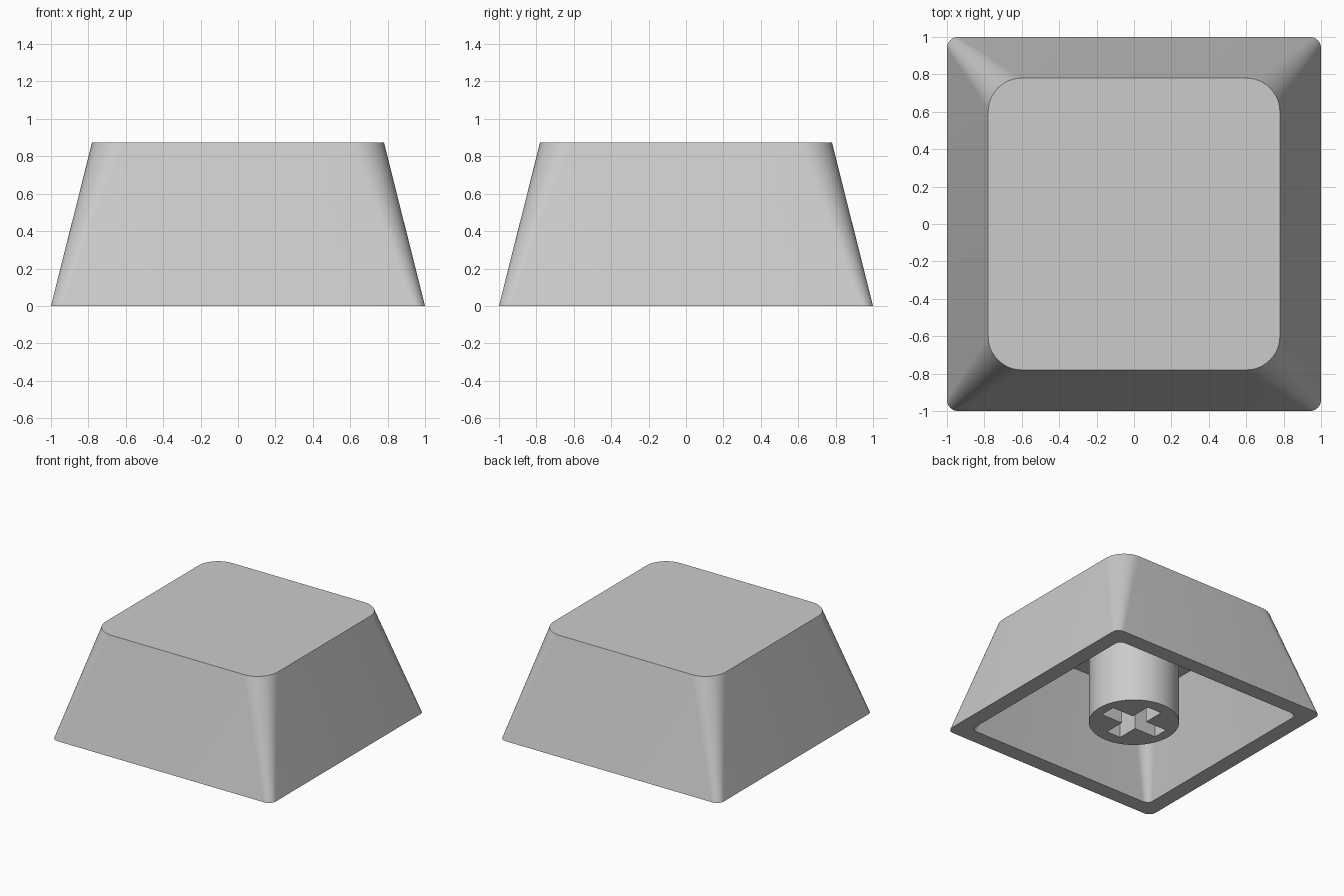
import bpy
import bmesh
from math import cos, sin, pi

cube = bpy.data.objects.get("Cube")
if cube:
    bpy.data.objects.remove(cube, do_unlink=True)

# Single plastic colour
COLOR = (0.6, 0.6, 0.6, 1)
plastic = bpy.data.materials.new("light grey plastic")
plastic.use_nodes = True
plastic.diffuse_color = COLOR
plastic.node_tree.nodes["Principled BSDF"].inputs["Base Color"].default_value = COLOR


def rounded_square(half, radius, steps=12):
    """Outline of a square with rounded corners, counter-clockwise."""
    points = []
    for corner in range(4):
        mid = pi / 4 + corner * pi / 2
        cx = (half - radius) * (1 if cos(mid) > 0 else -1)
        cy = (half - radius) * (1 if sin(mid) > 0 else -1)
        for i in range(steps + 1):
            a = corner * pi / 2 + i / steps * pi / 2
            points.append((cx + radius * cos(a), cy + radius * sin(a)))
    return points


def circle(radius, steps=64):
    return [(radius * cos(2 * pi * i / steps), radius * sin(2 * pi * i / steps))
            for i in range(steps)]


def loft(name, sections):
    """Skin a list of (outline, z) sections and cap both ends."""
    bm = bmesh.new()
    rings = [[bm.verts.new((x, y, z)) for x, y in outline] for outline, z in sections]
    for a, b in zip(rings, rings[1:]):
        for i in range(len(a)):
            j = (i + 1) % len(a)
            bm.faces.new((a[i], a[j], b[j], b[i]))
    bm.faces.new(rings[0])
    bm.faces.new(rings[-1])
    bmesh.ops.recalc_face_normals(bm, faces=bm.faces)
    mesh = bpy.data.meshes.new(name)
    bm.to_mesh(mesh)
    bm.free()
    mesh.materials.append(plastic)
    obj = bpy.data.objects.new(name, mesh)
    bpy.context.collection.objects.link(obj)
    return obj


def activate(obj):
    bpy.ops.object.select_all(action='DESELECT')
    obj.select_set(True)
    bpy.context.view_layer.objects.active = obj


# Hollow tapered shell: outer top, outer foot, inner foot, ceiling
shell = loft("cap_shell", [
    (rounded_square(0.78, 0.18), 0.875),
    (rounded_square(1.0, 0.06), 0),
    (rounded_square(0.87, 0.05), 0),
    (rounded_square(0.66, 0.14), 0.75),
])

# Round stem under the ceiling
stem = loft("stem", [(circle(0.34), 0), (circle(0.34), 0.76)])

# Cross-shaped socket cut into the stem
ARM_X, ARM_Y, W = 0.26, 0.24, 0.065
quarter = [(ARM_X, W), (W, W), (W, ARM_Y)]
cross = []
for sx, sy in ((1, 1), (-1, 1), (-1, -1), (1, -1)):
    part = quarter if sx * sy > 0 else quarter[::-1]
    cross += [(sx * x, sy * y) for x, y in part]
cutter = loft("socket_cutter", [(cross, -0.1), (cross, 0.5)])
cutter.hide_render = True

cut = stem.modifiers.new("socket", 'BOOLEAN')
cut.operation = 'DIFFERENCE'
cut.solver = 'EXACT'
cut.object = cutter
activate(stem)
bpy.ops.object.modifier_apply(modifier=cut.name)
bpy.data.objects.remove(cutter, do_unlink=True)

# Smooth curves, crisp edges
for part in (shell, stem):
    activate(part)
    bpy.ops.object.shade_smooth_by_angle(angle=pi / 6)
